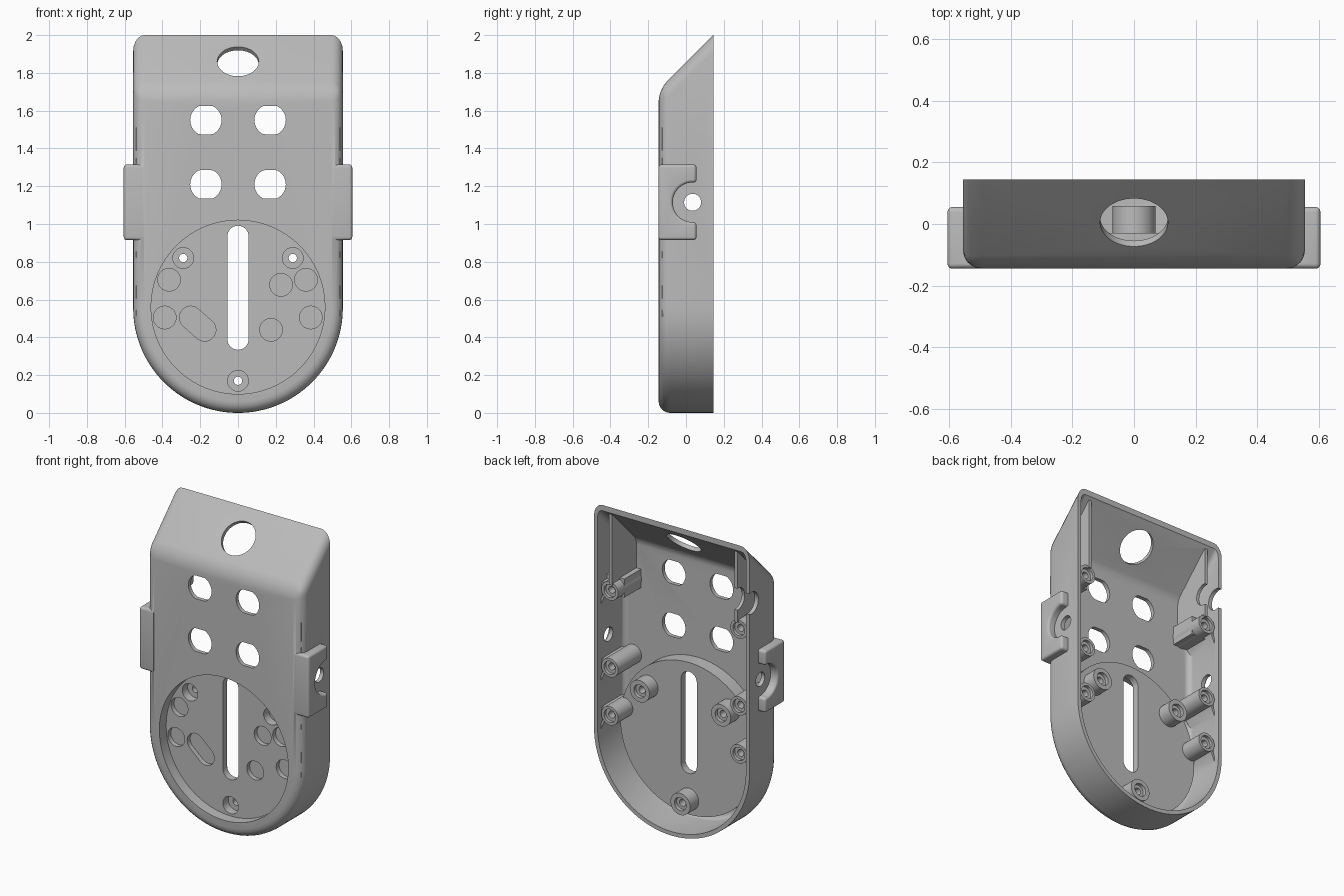
import bpy, bmesh, math
from mathutils import Matrix

cube = bpy.data.objects.get("Cube")
if cube:
    bpy.data.objects.remove(cube, do_unlink=True)

grey = bpy.data.materials.new("plain grey")
grey.use_nodes = True
grey.diffuse_color = (0.5, 0.5, 0.5, 1)
grey.node_tree.nodes["Principled BSDF"].inputs["Base Color"].default_value = (0.5, 0.5, 0.5, 1)

FRONT, BACK, RADIUS, WALL = -0.145, 0.145, 0.555, 0.026


def add(name, bm):
    bmesh.ops.recalc_face_normals(bm, faces=bm.faces)
    mesh = bpy.data.meshes.new(name)
    bm.to_mesh(mesh)
    bm.free()
    mesh.materials.append(grey)
    obj = bpy.data.objects.new(name, mesh)
    bpy.context.collection.objects.link(obj)
    return obj


def loft(first, second):
    """Solid between two matching loops of points."""
    bm = bmesh.new()
    a = [bm.verts.new(p) for p in first]
    b = [bm.verts.new(p) for p in second]
    bm.faces.new(a)
    bm.faces.new(b)
    for i in range(len(a)):
        j = (i + 1) % len(a)
        bm.faces.new((a[i], a[j], b[j], b[i]))
    bmesh.ops.recalc_face_normals(bm, faces=bm.faces)
    return bm


def round_edges(bm, size, keep=lambda e: True):
    edges = [e for e in bm.edges if e.calc_face_angle(0) > 0.5 and keep(e)]
    bmesh.ops.bevel(bm, geom=edges, offset=size, segments=5, profile=0.5, affect='EDGES')


def prism_y(name, pts, y0, y1):
    return add(name, loft([(x, y0, z) for x, z in pts], [(x, y1, z) for x, z in pts]))


def prism_x(name, pts, x0, x1):
    return add(name, loft([(x0, y, z) for y, z in pts], [(x1, y, z) for y, z in pts]))


def circle(a, b, r, n=40):
    return [(a + r * math.cos(2 * math.pi * i / n), b + r * math.sin(2 * math.pi * i / n)) for i in range(n)]


def capsule(p, q, r, n=16):
    """Rounded slot outline from p to q."""
    out = []
    t = math.atan2(q[1] - p[1], q[0] - p[0])
    for c, start in ((q, t - math.pi / 2), (p, t + math.pi / 2)):
        out += [(c[0] + r * math.cos(start + math.pi * i / n),
                 c[1] + r * math.sin(start + math.pi * i / n)) for i in range(n + 1)]
    return out


def box(x0, x1, z0, z1):
    return [(x0, z0), (x1, z0), (x1, z1), (x0, z1)]


def combine(target, parts, operation):
    bpy.context.view_layer.objects.active = target
    for part in parts:
        part.hide_render = True
        mod = target.modifiers.new("join", 'BOOLEAN')
        mod.operation, mod.solver, mod.object = operation, 'EXACT', part
        bpy.ops.object.modifier_apply(modifier=mod.name)
        bpy.data.objects.remove(part, do_unlink=True)


def shell(name, inset, back):
    """Round-bottomed block with a slanted top, rounded all over but the back."""
    r = RADIUS - inset
    front = FRONT + inset

    def outline(y):
        top = 2 - (BACK - y) - inset * math.sqrt(2)
        arc = [(-r * math.cos(math.pi * i / 64), y, RADIUS - r * math.sin(math.pi * i / 64)) for i in range(65)]
        return arc + [(r, y, top), (-r, y, top)]
    bm = loft(outline(front), outline(back))
    round_edges(bm, 0.06 - inset, lambda e: any(v.co.y < back - 0.01 for v in e.verts))
    return add(name, bm)


# Outer block with a clip lug on each side, then hollowed from the back
body = shell("housing", 0, BACK)
lug = [(FRONT, 0.915), (0.055, 0.915), (0.055, 1.01)]
lug += [(0.035 - 0.105 * math.sin(math.pi * i / 24), 1.115 - 0.105 * math.cos(math.pi * i / 24)) for i in range(25)]
lug += [(0.055, 1.22), (0.055, 1.315), (FRONT, 1.315)]
lugs = []
for s in (-1, 1):
    bm = loft([(s * 0.5, y, z) for y, z in lug], [(s * 0.605, y, z) for y, z in lug])
    round_edges(bm, 0.016, lambda e: any(abs(v.co.x) > 0.55 for v in e.verts))
    lugs.append(add("side_lug", bm))
combine(body, lugs, 'UNION')
combine(body, [shell("cavity", WALL, 0.2)], 'DIFFERENCE')

# Inner drum, screw bosses, side posts, webs and upper plates
screws = [(-0.29, 0.82), (0.29, 0.82), (0, 0.17)]
posts = [(s * 0.46, z) for s in (-1, 1) for z in (1.445, 0.95, 0.64)]
solids = [prism_y("dial_drum", circle(0, 0.56, 0.49, 96), -0.125, -0.03)]
solids += [prism_y("screw_boss", circle(x, z, 0.07), -0.05, 0.058) for x, z in screws]
solids += [prism_y("side_post", circle(x, z, 0.06), -0.128, 0.12) for x, z in posts]
for x, z in posts:
    s = math.copysign(1, x)
    solids.append(prism_y("post_web", box(s * 0.47, s * 0.54, z - 0.035, z + 0.035), -0.126, 0.1))
    solids.append(prism_y("slanted_rib", [(s * 0.5, z - 0.04), (s * 0.54, z - 0.13),
                                          (s * 0.54, z - 0.1), (s * 0.51, z - 0.02)], -0.126, 0.11))
for s in (-1, 1):
    solids.append(prism_y("post_block", box(s * 0.405, s * 0.54, 1.39, 1.51), -0.127, 0.05))
    solids.append(prism_x("upper_plate", [(-0.124, 1.49), (0.13, 1.49), (0.13, 1.965), (-0.124, 1.711)],
                          s * 0.437, s * 0.457))
combine(body, solids, 'UNION')

# Dial recess with blind pockets and slots
cuts = [prism_y("recess", circle(0, 0.56, 0.46, 96), -0.3, -0.075)]
pockets = [(-0.365, 0.705), (0.36, 0.705), (0.228, 0.678), (-0.388, 0.505), (0.385, 0.505), (0.175, 0.44)]
cuts += [prism_y("pocket", circle(x, z, 0.06), -0.1, -0.045) for x, z in pockets]
cuts.append(prism_y("oblong_pocket", capsule((-0.25, 0.505), (-0.177, 0.44), 0.06), -0.1, -0.045))
cuts.append(prism_y("long_slot", capsule((0, 0.39), (0, 0.935), 0.056), -0.3, 0.1))

# Screw holes
for x, z in screws:
    cuts.append(prism_y("screw_head", circle(x, z, 0.055), -0.1, -0.02))
    cuts.append(prism_y("screw_hole", circle(x, z, 0.022), -0.1, 0.2))
    cuts.append(prism_y("boss_bore", circle(x, z, 0.042), 0.035, 0.2))
for x, z in posts:
    cuts.append(prism_y("post_bore", circle(x, z, 0.042), 0.1, 0.2))
    cuts.append(prism_y("post_hole", circle(x, z, 0.022), 0.0, 0.2))

# Four flat-sided switch holes
for x in (-0.17, 0.17):
    for z in (1.21, 1.55):
        pts = [(a, max(z - 0.075, min(z + 0.075, b))) for a, b in circle(x, z, 0.083)]
        cuts.append(prism_y("switch_hole", pts, -0.3, 0.0))

# Round hole square to the slanted top
hole = prism_y("slant_hole", circle(0, 0, 0.11, 64), -0.12, 0.12)
hole.data.transform(Matrix.Translation((0, 0.005, 1.86)) @ Matrix.Rotation(-math.pi / 4, 4, 'X'))
cuts.append(hole)

# Cross hole through both walls and cable notch in one wall
for s in (-1, 1):
    cuts.append(prism_x("cross_hole", circle(0.035, 1.115, 0.045), s * 0.42, s * 0.7))
cuts.append(prism_x("cable_notch", circle(0.125, 1.64, 0.07), -0.7, -0.4))
combine(body, cuts, 'DIFFERENCE')

bpy.ops.object.select_all(action='DESELECT')
body.select_set(True)
bpy.context.view_layer.objects.active = body
bpy.ops.object.shade_smooth_by_angle(angle=math.radians(30))
